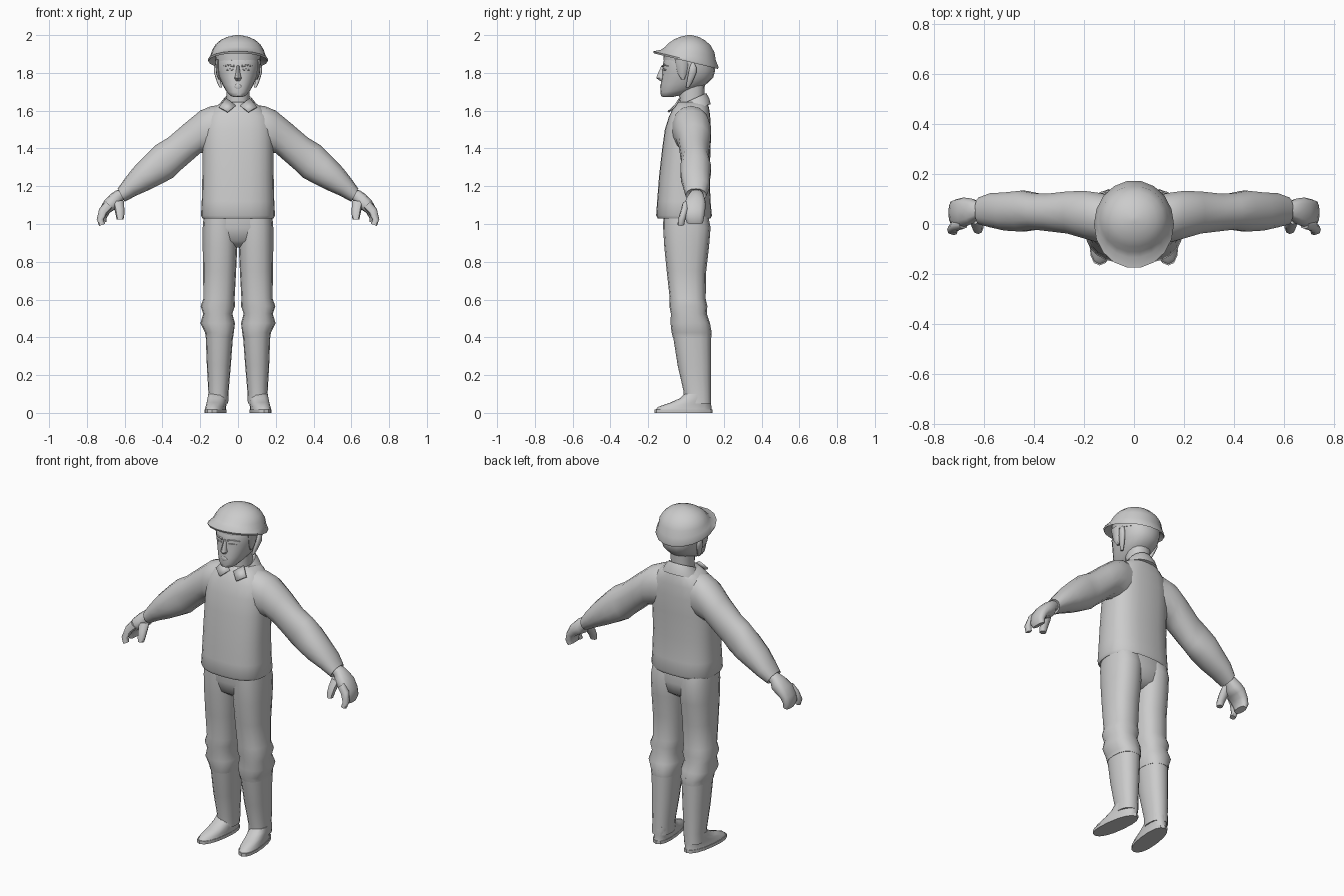
import bpy, bmesh, math
from mathutils import Vector


def ring(c, a, b, n, p):
    """Super-ellipse loop around c with half axes a and b."""
    pts = []
    for i in range(n):
        t = 2 * math.pi * i / n
        u, v = math.cos(t), math.sin(t)
        pts.append(c + a * math.copysign(abs(u) ** (2 / p), u)
                   + b * math.copysign(abs(v) ** (2 / p), v))
    return pts


def finish(name, bm, mirror=False, angle=50):
    bmesh.ops.recalc_face_normals(bm, faces=bm.faces[:])
    me = bpy.data.meshes.new(name)
    bm.to_mesh(me)
    bm.free()
    ob = bpy.data.objects.new(name, me)
    bpy.context.collection.objects.link(ob)
    if mirror:
        m = ob.modifiers.new("mirror", 'MIRROR')
        m.use_mirror_merge = False
    bpy.ops.object.select_all(action='DESELECT')
    ob.select_set(True)
    bpy.context.view_layer.objects.active = ob
    bpy.ops.object.shade_smooth_by_angle(angle=math.radians(angle))
    return ob


def loft(name, loops, mirror=False, angle=50):
    bm = bmesh.new()
    rows = [[bm.verts.new(p) for p in loop] for loop in loops]
    n = len(rows[0])
    for r, s in zip(rows, rows[1:]):
        for i in range(n):
            j = (i + 1) % n
            bm.faces.new((r[i], r[j], s[j], s[i]))
    bm.faces.new(rows[0])
    bm.faces.new(rows[-1])
    return finish(name, bm, mirror, angle)


def stack(name, rows, n=16, p=2.3, mirror=False, lean=0.0, angle=50):
    """Horizontal sections: z, x0, x1, y0, y1, optional tilt (dz/dy)."""
    loops = []
    for z, x0, x1, y0, y1, *tilt in rows:
        c = Vector(((x0 + x1) / 2, (y0 + y1) / 2, z))
        pts = ring(c, Vector(((x1 - x0) / 2, 0, 0)), Vector((0, (y1 - y0) / 2, 0)), n, p)
        for q in pts:
            q.z += (tilt[0] if tilt else 0) * q.y
            q.x += lean * (0.08 - q.y)
        loops.append(pts)
    return loft(name, loops, mirror, angle)


def limb(name, rows, n=14, p=2.2, angle=50):
    """Sections spanning an upper and a lower xz point, with a y range; mirrored."""
    loops = []
    for (xa, za), (xb, zb), y0, y1 in rows:
        c = Vector(((xa + xb) / 2, (y0 + y1) / 2, (za + zb) / 2))
        loops.append(ring(c, Vector(((xa - xb) / 2, 0, (za - zb) / 2)),
                          Vector((0, (y1 - y0) / 2, 0)), n, p))
    return loft(name, loops, True, angle)


def sym(*rows):
    """Rows with one half width instead of x0, x1."""
    return [(z, -w, w, *rest) for z, w, *rest in rows]


# jacket body, hollow-looking hem
stack("jacket_body", sym(
    (1.045, .165, -.12, .115), (1.03, .188, -.15, .13), (1.045, .196, -.158, .137),
    (1.12, .192, -.153, .13), (1.25, .189, -.143, .125), (1.40, .188, -.126, .13),
    (1.50, .186, -.112, .132), (1.57, .172, -.09, .128), (1.615, .13, -.068, .122),
    (1.645, .085, -.045, .112)), n=24, p=2.6)

# sleeves
limb("sleeve", [
    ((.07, 1.63), (.11, 1.38), -.07, .115), ((.14, 1.625), (.16, 1.375), -.075, .128),
    ((.20, 1.60), (.20, 1.375), -.06, .135), ((.285, 1.53), (.24, 1.34), -.04, .132),
    ((.37, 1.457), (.315, 1.275), -.03, .123), ((.435, 1.418), (.345, 1.245), -.024, .124),
    ((.49, 1.365), (.40, 1.215), -.032, .135), ((.555, 1.297), (.46, 1.185), -.028, .128),
    ((.60, 1.24), (.535, 1.152), -.015, .125), ((.637, 1.187), (.60, 1.118), -.002, .107),
    ((.622, 1.177), (.60, 1.135), .018, .09)])

# hands: mitten palm with curled fingers, index finger and thumb
limb("hand", [
    ((.61, 1.185), (.595, 1.14), .025, .085), ((.645, 1.178), (.615, 1.12), .018, .092),
    ((.675, 1.158), (.625, 1.09), .0, .102), ((.708, 1.125), (.655, 1.075), -.012, .106),
    ((.735, 1.075), (.68, 1.058), -.012, .10), ((.743, 1.03), (.695, 1.032), -.005, .095),
    ((.73, 1.0), (.695, 1.012), .005, .09)], n=12, p=2.6)
limb("index_finger", [
    ((.70, 1.12), (.665, 1.085), -.02, .02), ((.735, 1.08), (.69, 1.06), -.028, .012),
    ((.748, 1.025), (.712, 1.025), -.042, -.004), ((.735, .99), (.705, 1.0), -.045, -.01)],
    n=8)
limb("thumb", [
    ((.665, 1.12), (.605, 1.125), .0, .05), ((.655, 1.085), (.602, 1.085), -.022, .028),
    ((.648, 1.05), (.602, 1.05), -.035, .005), ((.642, 1.025), (.606, 1.025), -.04, -.005)],
    n=8)

# trousers
stack("trouser_seat", sym(
    (1.06, .175, -.118, .115), (.98, .184, -.12, .126), (.91, .15, -.10, .11),
    (.875, .06, -.05, .06)), n=20, p=2.5)
stack("trouser_leg", [
    (1.04, .002, .182, -.12, .118), (.98, .002, .187, -.121, .13), (.88, .004, .187, -.115, .122),
    (.75, .010, .185, -.102, .107), (.605, .018, .183, -.086, .104),
    (.565, .016, .198, -.088, .113), (.525, .030, .184, -.08, .11),
    (.475, .016, .199, -.082, .127), (.425, .022, .174, -.076, .136),
    (.40, .026, .172, -.07, .134)], mirror=True, p=2.4)

# boots: shaft and foot with thin sole
stack("boot_shaft", [
    (.44, .024, .172, -.074, .133), (.25, .038, .165, -.044, .133),
    (.11, .05, .157, -.012, .132), (.05, .052, .16, -.012, .133)], mirror=True)
stack("boot_foot", [
    (.018, .056, .160, -.16, .136), (.032, .057, .158, -.148, .134),
    (.055, .054, .157, -.082, .133), (.078, .053, .157, -.03, .132),
    (.10, .054, .155, -.008, .13)], mirror=True, lean=.12)
stack("boot_sole", [(0, .054, .163, -.166, .14), (.018, .054, .163, -.166, .14)],
      mirror=True, lean=.12, angle=30)

# neck and collar
stack("neck", sym((1.60, .062, -.035, .095), (1.66, .06, -.035, .095), (1.74, .062, -.04, .10)))
stack("collar", sym(
    (1.595, .112, -.072, .132, .3), (1.62, .095, -.058, .124, .38),
    (1.645, .072, -.042, .108, .45), (1.63, .06, -.03, .095, .45)), n=18, p=2.2)
bm = bmesh.new()
bm.faces.new([bm.verts.new(v) for v in (
    (.012, -.055, 1.622), (.062, -.03, 1.66), (.10, -.06, 1.615), (.055, -.09, 1.59))])
flap = finish("collar_flap", bm, True, 30)
flap.modifiers.new("thickness", 'SOLIDIFY').thickness = .01

# head, nose and face details
stack("head", sym(
    (1.672, .024, -.122, -.07), (1.685, .042, -.132, -.02, .06), (1.71, .064, -.136, .06, .1),
    (1.738, .083, -.134, .105), (1.775, .099, -.128, .144), (1.81, .11, -.125, .154),
    (1.85, .115, -.122, .154), (1.90, .115, -.108, .142), (1.95, .08, -.07, .10)), n=20, p=2.3)
stack("nose", sym(
    (1.838, .008, -.13, -.10), (1.79, .013, -.152, -.10),
    (1.772, .019, -.157, -.10), (1.757, .013, -.137, -.10)), n=8, p=2, angle=40)
stack("lips", sym((1.715, .014, -.136, -.11), (1.728, .026, -.139, -.11),
                  (1.74, .014, -.136, -.11)), n=10, p=2)
limb("eyebrow", [((.018, 1.842), (.018, 1.83), -.13, -.11), ((.05, 1.846), (.05, 1.836), -.122, -.095),
                 ((.078, 1.838), (.078, 1.832), -.10, -.075)], n=6)
limb("eye", [((.024, 1.82), (.024, 1.814), -.127, -.11), ((.043, 1.824), (.043, 1.81), -.124, -.10),
             ((.066, 1.819), (.066, 1.814), -.108, -.085)], n=6)

# sideburns and ears
stack("sideburn", [
    (1.765, .092, .104, -.025, -.008), (1.80, .095, .116, -.045, .005),
    (1.87, .10, .121, -.06, .02)], n=8, p=3, mirror=True)
stack("ear", [
    (1.722, .085, .098, .0, .016), (1.75, .09, .111, .003, .034),
    (1.80, .10, .127, .012, .056), (1.83, .105, .128, .018, .056),
    (1.85, .108, .12, .028, .045)], n=10, mirror=True)

# helmet: tilted brim blending into the dome
stack("helmet", sym(
    (1.90, .115, -.105, .135, -.2), (1.862, .157, -.172, .172, -.243),
    (1.872, .16, -.177, .175, -.243), (1.897, .145, -.135, .16, -.19),
    (1.925, .136, -.113, .153, -.11), (1.953, .118, -.092, .132, -.06),
    (1.976, .09, -.064, .102, -.03), (1.991, .055, -.03, .068, -.01),
    (2.0, .012, .008, .03)), n=18, p=2.0)
# chin strap line under the helmet
stack("helmet_band", sym((1.85, .118, -.118, .152, -.15), (1.90, .12, -.12, .15, -.2)), n=20, p=2.2)
